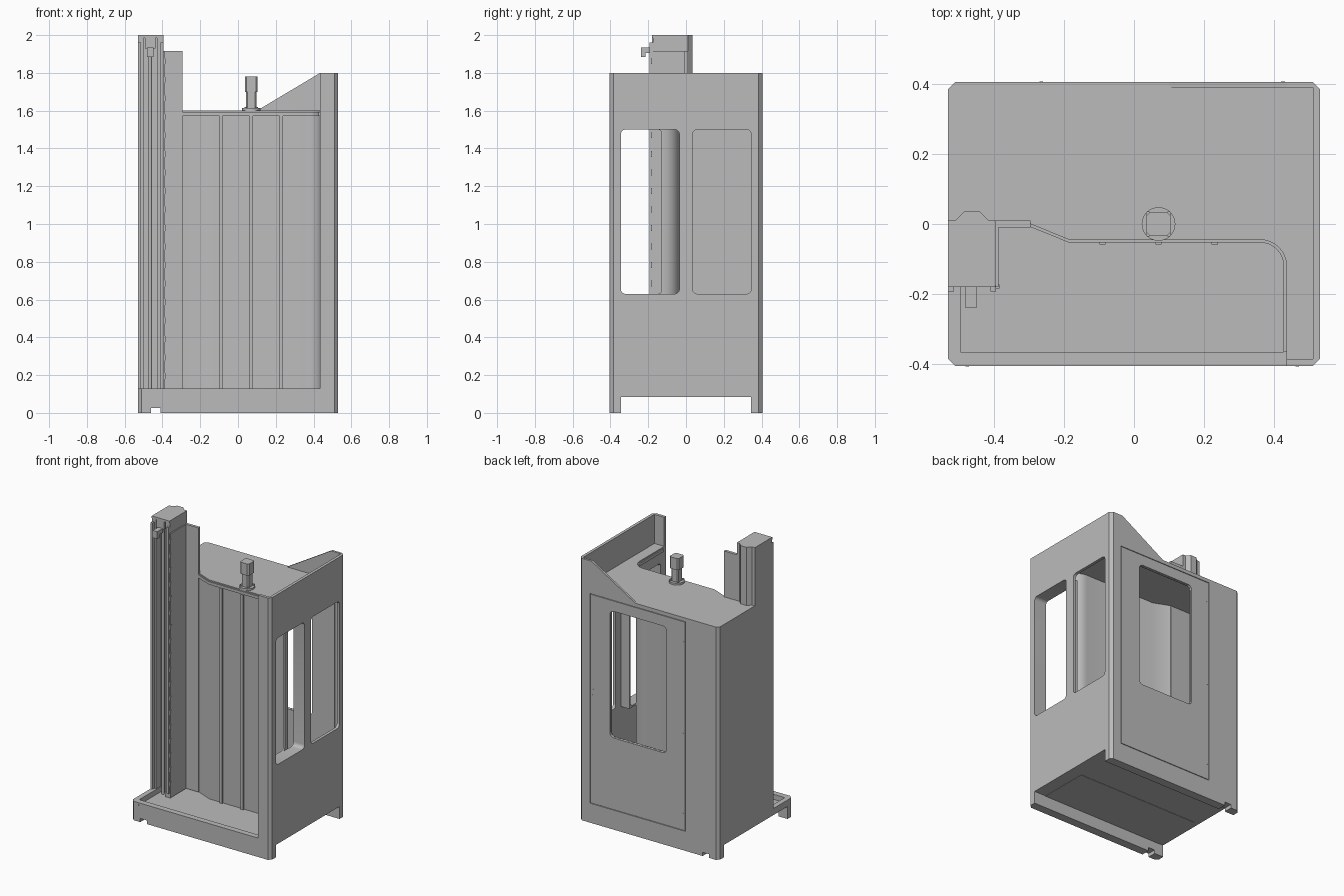
import bpy, bmesh
from math import sin, cos, pi

if "Cube" in bpy.data.objects:
    bpy.data.objects.remove(bpy.data.objects["Cube"], do_unlink=True)

grey = bpy.data.materials.new("plain_grey")
grey.use_nodes = True
grey.diffuse_color = (0.5, 0.5, 0.5, 1)
grey.node_tree.nodes["Principled BSDF"].inputs["Base Color"].default_value = (0.5, 0.5, 0.5, 1)
parts = []

# Axis order for turning a drawn profile (u, v) and depth w into x, y, z
PLANES = {"xy": lambda u, v, w: (u, v, w),
          "xz": lambda u, v, w: (u, w, v),
          "yz": lambda u, v, w: (w, u, v)}


def extrude(name, plane, loops, lo, hi, corner=0):
    """Extrude an outline, with any further loops as holes, from lo to hi."""
    bm = bmesh.new()
    for loop in loops:
        vs = [bm.verts.new((u, v, lo)) for u, v in loop]
        if len(loops) == 1:
            bm.faces.new(vs)
        else:
            for a, b in zip(vs, vs[1:] + vs[:1]):
                bm.edges.new((a, b))
    if len(loops) > 1:
        bmesh.ops.triangle_fill(bm, use_beauty=True, edges=bm.edges[:], normal=(0, 0, 1))
    out = bmesh.ops.extrude_face_region(bm, geom=bm.faces[:])
    for v in out["geom"]:
        if isinstance(v, bmesh.types.BMVert):
            v.co.z = hi
    for v in bm.verts:
        v.co = PLANES[plane](*v.co)
    if corner:
        edges = [e for e in bm.edges
                 if all(abs(v.co.x) > 0.525 and abs(v.co.y) > 0.4 for v in e.verts)
                 and abs(e.verts[0].co.z - e.verts[1].co.z) > 0.01]
        bmesh.ops.bevel(bm, geom=edges, offset=corner, segments=1, affect='EDGES')
    bmesh.ops.recalc_face_normals(bm, faces=bm.faces[:])
    mesh = bpy.data.meshes.new(name)
    bm.to_mesh(mesh)
    bm.free()
    mesh.materials.append(grey)
    ob = bpy.data.objects.new(name, mesh)
    bpy.context.collection.objects.link(ob)
    parts.append(ob)
    return ob


def rect(u0, u1, v0, v1, r=0):
    """Rectangle, with rounded corners if r is set."""
    if not r:
        return [(u0, v0), (u1, v0), (u1, v1), (u0, v1)]
    centres = [(u1 - r, v1 - r), (u0 + r, v1 - r), (u0 + r, v0 + r), (u1 - r, v0 + r)]
    return [(cu + r * cos((q + k / 5) * pi / 2), cv + r * sin((q + k / 5) * pi / 2))
            for q, (cu, cv) in enumerate(centres) for k in range(6)]


def octagon(cx, cy, h, c):
    return [(cx + x, cy + y) for x, y in
            [(h, c - h), (h, h - c), (h - c, h), (c - h, h),
             (-h, h - c), (-h, c - h), (c - h, -h), (h - c, -h)]]


def box(name, x0, x1, y0, y1, z0, z1):
    return extrude(name, "xy", [rect(x0, x1, y0, y1)], z0, z1)


def disc(name, plane, u, v, r, lo, hi, n=32):
    pts = [(u + r * cos(2 * pi * k / n), v + r * sin(2 * pi * k / n)) for k in range(n)]
    return extrude(name, plane, [pts], lo, hi)


def shifted(path, d):
    """Path moved sideways by d along its averaged normals."""
    res = []
    for i, (x, y) in enumerate(path):
        a, b = path[max(i - 1, 0)], path[min(i + 1, len(path) - 1)]
        dx, dy = b[0] - a[0], b[1] - a[1]
        n = (dx * dx + dy * dy) ** 0.5
        res.append((x - dy / n * d, y + dx / n * d))
    return res


X, Y, C = 0.53, 0.405, 0.02
TOP, HIGH, RIM = 1.6, 1.8, 0.13
WIN = (0.63, 1.5)

# Base: two notched rails, floor and raised tray rim
rail = [(-X, 0), (-0.46, 0), (-0.46, 0.025), (-0.41, 0.025), (-0.41, 0),
        (X, 0), (X, 0.085), (-X, 0.085)]
extrude("front_rail", "xz", [rail], -Y, -0.345, C)
extrude("back_rail", "xz", [rail], 0.345, Y, C)
foot = [(X, C - Y), (X, Y - C), (X - C, Y), (C - X, Y), (-X, Y - C), (-X, C - Y), (C - X, -Y), (X - C, -Y)]
tray = rect(-0.495, 0.435, -0.365, 0)
extrude("tray_rim", "xy", [foot, tray], 0.085, RIM)
box("tray_floor", -0.5, 0.44, -0.37, 0.005, 0.083, 0.095)

# Left side wall with two windows, its front post and back corner
windows = [rect(-0.345, -0.035, *WIN, 0.025), rect(0.035, 0.345, *WIN, 0.025)]
extrude("left_wall", "yz", [rect(C - Y, Y - C, RIM, HIGH)] + windows, X - C, X)
extrude("front_post", "xy", [[(X, C - Y), (X - C, -Y), (0.435, -Y), (0.435, C - Y)]], RIM, HIGH)
extrude("back_left_corner", "xy", [[(X, Y - C), (X - C, Y), (X - C, Y - C)]], RIM, HIGH)
extrude("inner_left_wall", "yz", [rect(-0.385, -0.12, RIM - 0.03, TOP - 0.012),
                                  rect(-0.345, -0.13, *WIN, 0.02)], 0.435, 0.447)
extrude("window_lining", "yz", [rect(-0.357, -0.023, 0.618, 1.512), windows[0]], 0.447, X - C)

# Right side wall and back corner
box("right_wall", -X, -0.515, 0.01, Y - C, RIM, TOP)
extrude("back_right_corner", "xy", [[(-X, Y - C), (C - X, Y), (C - X, Y - C)]], RIM, TOP)

# Back panel with sloping top, and the inset door
back = [(C - X, RIM), (X - C, RIM), (X - C, HIGH), (0.435, HIGH), (0.1, TOP), (C - X, TOP)]
g = 0.004
extrude("back_panel", "xz", [back, rect(-0.28, 0.447, 0.134, 1.575)], 0.39, Y)
back_window = rect(-0.136, 0.295, *WIN, 0.03)
extrude("door", "xz", [rect(-0.28 + g, 0.447 - g, 0.134 + g, 1.575 - g), back_window], 0.391, Y)
extrude("door_frame", "xz", [rect(-0.3, 0.465, RIM, 1.585), back_window], 0.383, 0.39)
for z in (0.25, 0.8, 1.4):
    for dz in (0, 0.03):
        disc("hinge_screw", "xz", -0.265, z + dz, 0.005, Y - 0.001, Y + 0.001, 12)
for z in (0.88, 0.92):
    disc("latch_screw", "xz", 0.425, z, 0.005, Y - 0.001, Y + 0.001, 12)
for x in (-0.475, 0.465):
    disc("rail_screw", "xz", x, 0.115, 0.005, -Y - 0.001, -Y + 0.001, 12)

# Curved chamber wall, top lip and ribs
arc = [(0.36 + 0.075 * sin(k * pi / 16), -0.12 + 0.075 * cos(k * pi / 16)) for k in range(9)]
path = [(-0.295, 0), (-0.185, -0.045)] + arc
extrude("chamber_wall", "xy", [path + shifted(path, 0.01)[::-1]], RIM - 0.035, TOP - 0.012)
lip = path + [(0.435, -0.365)]
extrude("chamber_lip", "xy", [lip + shifted(lip, -0.008)[::-1]], 1.572, 1.592)
for x in (-0.09, 0.07, 0.23):
    box("wall_rib", x - 0.009, x + 0.009, -0.058, -0.045, 0.095, 1.572)

# Roof plate over the rear half
roof = [(-0.515, 0.39), (X - C, 0.39), (X - C, C - Y), (0.435, C - Y)] + arc[::-1]
roof += [(-0.185, -0.045), (-0.295, 0), (-0.295, 0.01), (-0.515, 0.01)]
extrude("roof", "xy", [roof], TOP - 0.012, TOP)

# Roof motor
disc("motor_flange", "xy", 0.07, 0, 0.048, TOP, 1.613)
extrude("motor_neck", "xy", [octagon(0.07, 0, 0.027, 0.008)], 1.613, 1.7)
extrude("motor_body", "xy", [octagon(0.07, 0, 0.034, 0.01)], 1.7, 1.78)
for sx in (-1, 1):
    for sy in (-1, 1):
        disc("motor_bolt", "xy", 0.07 + sx * 0.029, sy * 0.029, 0.007, 1.613, 1.62, 12)

# Column with an open front channel, cap and rear cover
column = [(-X, -0.175), (-0.5, -0.175), (-0.5, -0.12), (-0.43, -0.12), (-0.43, -0.175),
          (-0.395, -0.175), (-0.395, 0.01), (-X, 0.01)]
extrude("column", "xy", [column], 0.095, 1.985)
box("column_cap", -X, -0.395, -0.18, 0.01, 1.985, 2)
extrude("column_rear_cover", "xy", [[(-0.51, 0.01), (-0.485, 0.035), (-0.44, 0.035), (-0.415, 0.01)]],
        TOP, 2)
for x in (-X, -0.41):
    box("guide_rail", x, x + 0.016, -0.192, -0.175, RIM, 1.96)
disc("lead_screw", "xy", -0.465, -0.15, 0.009, 0.095, 1.93, 16)
box("screw_motor", -0.492, -0.438, -0.18, -0.125, 1.93, 1.985)
bracket = [(-0.172, 1.905), (-0.215, 1.905), (-0.215, 1.885), (-0.238, 1.885), (-0.238, 1.935), (-0.172, 1.935)]
extrude("screw_bracket", "yz", [bracket], -0.482, -0.448)

# Angled cover strip beside the column, with its row of clips
strip = [(-0.395, -0.18), (-0.387, -0.18), (-0.387, -0.01), (-0.295, -0.01), (-0.295, 0.01), (-0.395, 0.01)]
extrude("cover_strip", "xy", [strip], 0.1, 1.915)
for k in range(18):
    box("strip_clip", -0.394, -0.383, -0.184, -0.172, 0.18 + k * 0.098, 0.21 + k * 0.098)

# Smooth the curved faces, keep edges sharp
bpy.ops.object.select_all(action='DESELECT')
for ob in parts:
    ob.select_set(True)
bpy.context.view_layer.objects.active = parts[0]
bpy.ops.object.shade_smooth_by_angle(angle=pi / 6)
